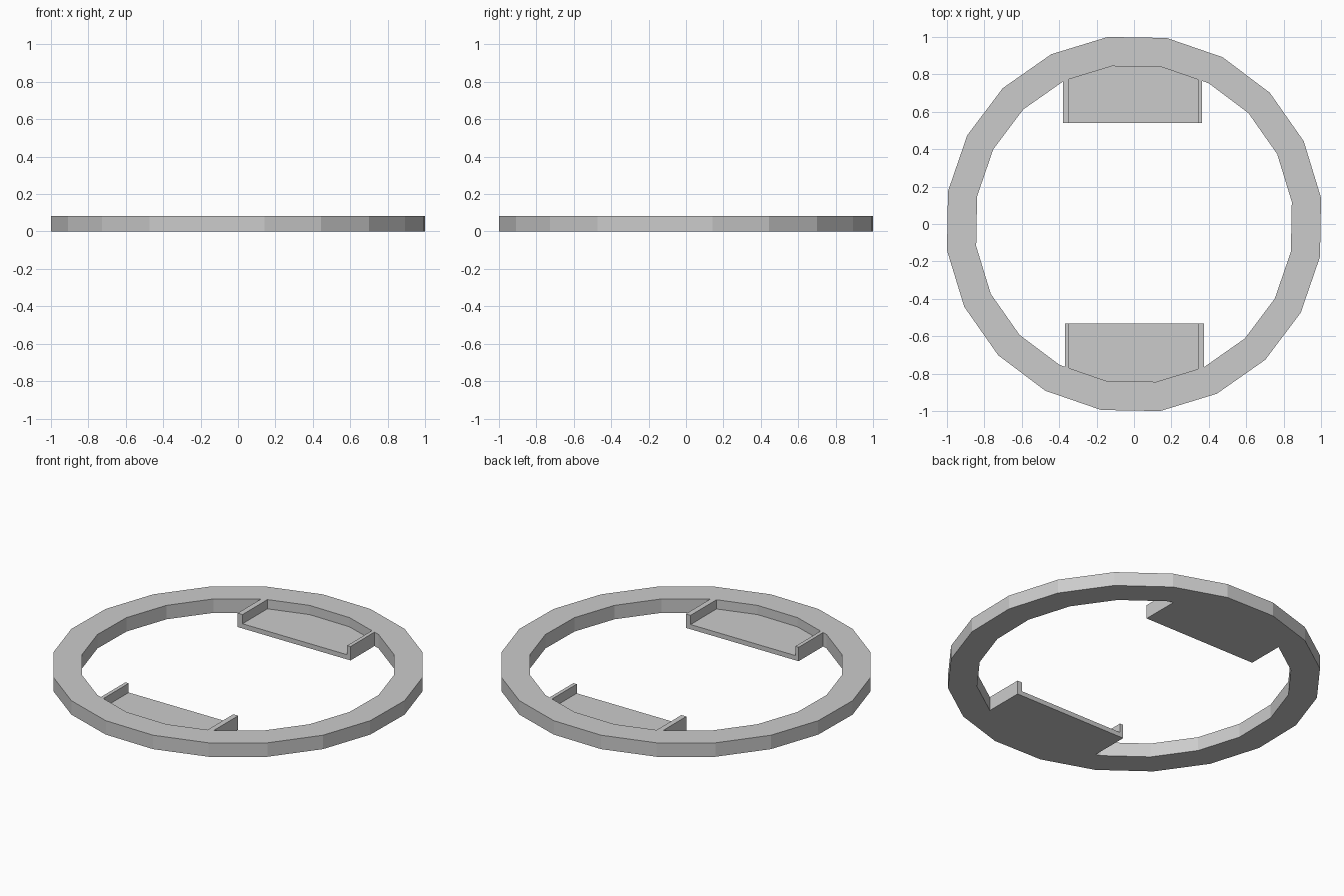
import bpy, bmesh
from math import sin, cos, radians

if "Cube" in bpy.data.objects:
    bpy.data.objects.remove(bpy.data.objects["Cube"])

SIDES, TURN = 20, 8.0          # ring facets and their angular offset
R_OUT, R_IN = 1.0098, 0.852
HEIGHT, FLOOR = 0.083, 0.028


def circle(r):
    return [(r * cos(radians(TURN + i * 360 / SIDES)),
             r * sin(radians(TURN + i * 360 / SIDES))) for i in range(SIDES)]


def make_object(name, quads):
    bm = bmesh.new()
    for q in quads:
        bm.faces.new([bm.verts.new(p) for p in q])
    bmesh.ops.remove_doubles(bm, verts=bm.verts, dist=1e-5)
    bmesh.ops.recalc_face_normals(bm, faces=bm.faces)
    me = bpy.data.meshes.new(name)
    bm.to_mesh(me)
    bm.free()
    ob = bpy.data.objects.new(name, me)
    bpy.context.collection.objects.link(ob)
    return ob


# Faceted flat ring
outer, inner = circle(R_OUT), circle(R_IN)
quads = []
for i in range(SIDES):
    j = (i + 1) % SIDES
    section = [(outer, 0), (outer, HEIGHT), (inner, HEIGHT), (inner, 0)]
    for k in range(4):
        (ra, za), (rb, zb) = section[k], section[(k + 1) % 4]
        quads.append([(*ra[i], za), (*ra[j], za), (*rb[j], zb), (*rb[i], zb)])
make_object("ring", quads)


def inner_y(x, side):
    """y of the ring's inner edge at x, on the back (+1) or front (-1) half."""
    pts = sorted(p for p in inner if p[1] * side > 0.3)
    for (xa, ya), (xb, yb) in zip(pts, pts[1:]):
        if xa <= x <= xb:
            return ya + (yb - ya) * (x - xa) / (xb - xa)


def tray(name, side, edge_y, x0, x1, x2, x3):
    """Thin shelf with a raised wall at each end, fitted to the ring."""
    xs = sorted([x0, x1, x2, x3] +
                [p[0] for p in inner if p[1] * side > 0.3 and x0 < p[0] < x3])
    quads, last = [], 0

    def riser(x, za, zb):
        y = inner_y(x, side)
        quads.append([(x, edge_y, za), (x, y, za), (x, y, zb), (x, edge_y, zb)])

    for a, b in zip(xs, xs[1:]):
        h = FLOOR if x1 < (a + b) / 2 < x2 else HEIGHT
        ya, yb = inner_y(a, side), inner_y(b, side)
        for z in (0, h):
            quads.append([(a, edge_y, z), (b, edge_y, z), (b, yb, z), (a, ya, z)])
        quads.append([(a, edge_y, 0), (b, edge_y, 0), (b, edge_y, h), (a, edge_y, h)])
        if h != last:
            riser(a, last, h)
        last = h
    riser(x3, 0, last)
    make_object(name, quads)


# Two facing trays inside the ring
tray("back_tray", 1, 0.54, -0.38, -0.348, 0.342, 0.364)
tray("front_tray", -1, -0.532, -0.37, -0.348, 0.342, 0.374)
